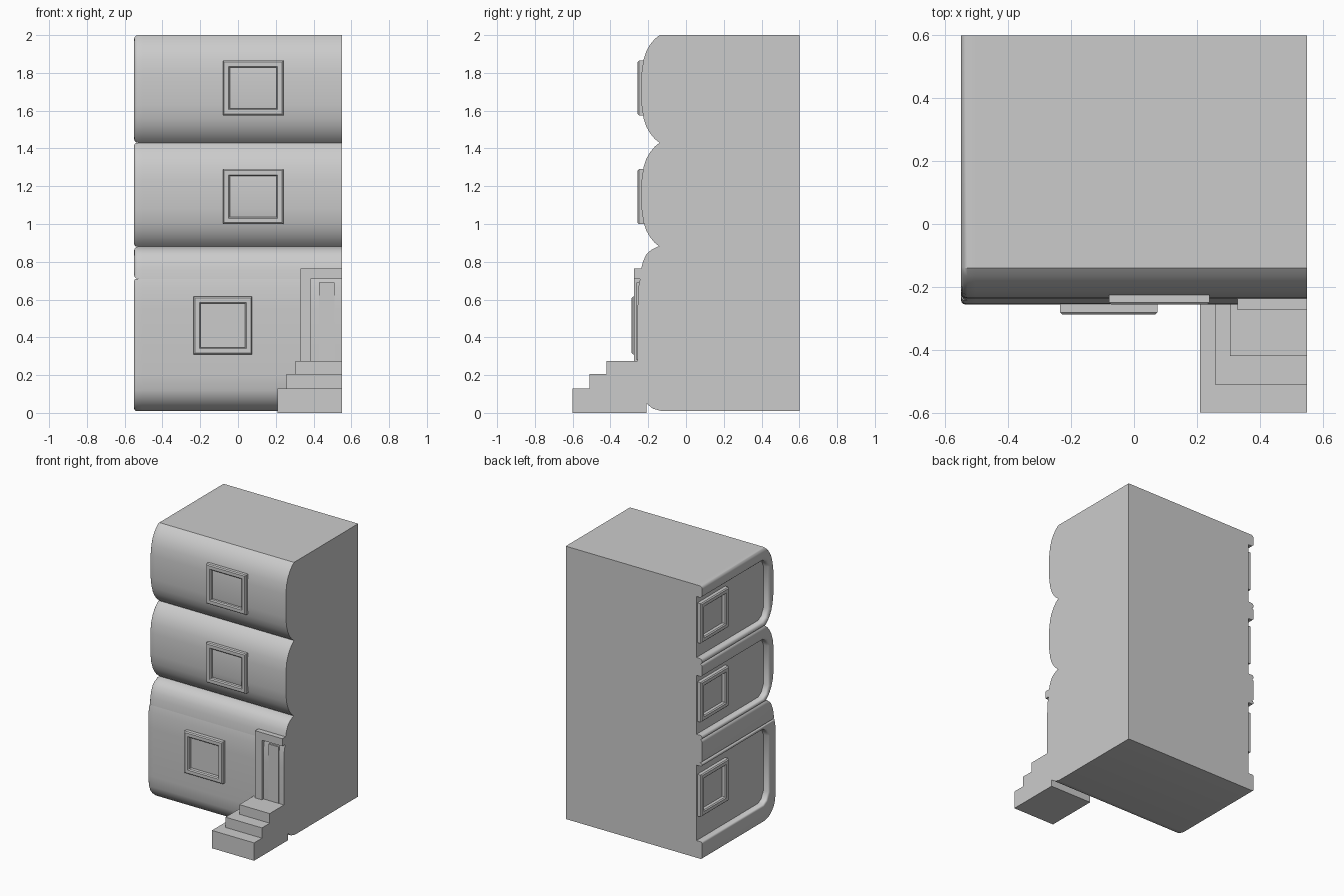
import bpy
import bmesh

cube = bpy.data.objects.get("Cube")
if cube:
    bpy.data.objects.remove(cube, do_unlink=True)

stone = bpy.data.materials.new("grey stone")
stone.use_nodes = True
GREY = (0.6, 0.6, 0.6, 1)
stone.diffuse_color = GREY
stone.node_tree.nodes["Principled BSDF"].inputs["Base Color"].default_value = GREY

BACK, LEFT, RIGHT, WALL = 0.6, -0.55, 0.55, -0.505


def finish(bm, name):
    bmesh.ops.recalc_face_normals(bm, faces=bm.faces)
    mesh = bpy.data.meshes.new(name)
    bm.to_mesh(mesh)
    bm.free()
    mesh.materials.append(stone)
    obj = bpy.data.objects.new(name, mesh)
    bpy.context.collection.objects.link(obj)
    bpy.ops.object.select_all(action='DESELECT')
    bpy.context.view_layer.objects.active = obj
    obj.select_set(True)
    bpy.ops.object.shade_smooth_by_angle(angle=0.6)
    return obj


def extrude_x(name, outline, x0, x1, round_edge=0):
    """Extrude a (y, z) outline along x, optionally rounding the x0 rim."""
    bm = bmesh.new()
    face = bm.faces.new([bm.verts.new((x0, y, z)) for y, z in outline])
    moved = bmesh.ops.extrude_face_region(bm, geom=[face], use_keep_orig=True)["geom"]
    verts = [g for g in moved if isinstance(g, bmesh.types.BMVert)]
    bmesh.ops.translate(bm, verts=verts, vec=(x1 - x0, 0, 0))
    if round_edge:
        rim = [e for e in bm.edges
               if all(abs(v.co.x - x0) < 1e-5 for v in e.verts)
               and not all(v.co.y > BACK - 0.001 for v in e.verts)]
        bmesh.ops.bevel(bm, geom=rim, offset=round_edge, segments=3,
                        profile=0.5, affect='EDGES', clamp_overlap=True)
    return finish(bm, name)


def box(name, x0, x1, y0, y1, z0, z1):
    return extrude_x(name, [(y0, z0), (y1, z0), (y1, z1), (y0, z1)], x0, x1)


# Storeys: front outline from top to bottom, and the side recess heights
def pillow(bottom, top):
    curve = [(-0.14, 0), (-0.165, 0.02), (-0.19, 0.05), (-0.21, 0.085),
             (-0.225, 0.13), (-0.235, 0.2)]
    upper = [(y, top - d) for y, d in curve]
    lower = [(y, bottom + d) for y, d in reversed(curve)]
    return upper + lower


ground_front = [(-0.243, 0.71), (-0.253, 0.66), (-0.256, 0.55), (-0.256, 0.2),
                (-0.25, 0.12), (-0.235, 0.08), (-0.21, 0.05), (-0.175, 0.022), (-0.13, 0.01)]
ledge_front = [(-0.15, 0.88), (-0.185, 0.862), (-0.21, 0.84), (-0.228, 0.8),
               (-0.238, 0.76), (-0.243, 0.71)]
storeys = [
    ("ground_storey", ground_front, (0.135, 0.685)),
    ("ledge", ledge_front, None),
    ("middle_storey", pillow(0.88, 1.43), (0.91, 1.34)),
    ("top_storey", pillow(1.43, 2.0), (1.47, 1.915)),
]
for name, front, recess in storeys:
    closed = [(BACK, front[0][1])] + front + [(BACK, front[-1][1])]
    extrude_x(name, closed, WALL, RIGHT)
    # Raised surround on the left-hand wall, open towards the back
    if recess:
        low, high = recess
        inner = [(BACK, low), (-0.11, low), (-0.145, low + 0.02), (-0.17, low + 0.07),
                 (-0.17, high - 0.07), (-0.145, high - 0.02), (-0.11, high), (BACK, high)]
        closed = closed + inner
    extrude_x(name + "_side_surround", closed, LEFT, WALL, 0.02)


# Windows: a bevelled square frame, placed by a mapping from (u, depth, v)
def window(name, u0, u1, v0, v1, base, face, place, border=0.037):
    bm = bmesh.new()

    def ring(depth, inset):
        corners = [(u0 + inset, v0 + inset), (u1 - inset, v0 + inset),
                   (u1 - inset, v1 - inset), (u0 + inset, v1 - inset)]
        return [bm.verts.new(place(u, depth, v)) for u, v in corners]

    soft = 0.007 if face > base else -0.007
    rings = [ring(base, 0), ring(face - soft, 0), ring(face, 0.007),
             ring(face, border - 0.007), ring(face - soft, border),
             ring(base + soft, border)]
    for a, b in zip(rings, rings[1:]):
        for i in range(4):
            j = (i + 1) % 4
            bm.faces.new((a[i], a[j], b[j], b[i]))
    bm.faces.new(rings[-1])
    bm.faces.new(list(reversed(rings[0])))
    finish(bm, name)


def on_front(u, depth, v):
    return (u, depth, v)


def on_side(u, depth, v):
    return (depth, u, v)


for floor, x0, x1, z0, z1, base, face in [
        ("ground", -0.235, 0.075, 0.31, 0.615, -0.25, -0.288),
        ("middle", -0.08, 0.24, 1.0, 1.29, -0.215, -0.256),
        ("top", -0.08, 0.24, 1.575, 1.865, -0.215, -0.256)]:
    window(floor + "_front_window", x0, x1, z0, z1, base, face, on_front)
    window(floor + "_side_window", 0.27, 0.59, z0, z1, -0.5, -0.537, on_side)

# Doorway: jamb, header and raised door panel
extrude_parts = [
    ("door_jamb", 0.33, 0.385, -0.274, -0.2, 0.27, 0.765),
    ("door_header", 0.385, RIGHT, -0.274, -0.2, 0.71, 0.765),
    ("door_panel", 0.43, 0.51, -0.262, -0.25, 0.28, 0.69),
]
for part in extrude_parts:
    box(*part)

# Front steps
for i, (x0, y0, z0, z1) in enumerate([(0.21, -0.6, 0, 0.13), (0.257, -0.51, 0.13, 0.205),
                                      (0.305, -0.42, 0.205, 0.275)]):
    box("step_%d" % (i + 1), x0, RIGHT, y0, -0.21, z0, z1)
